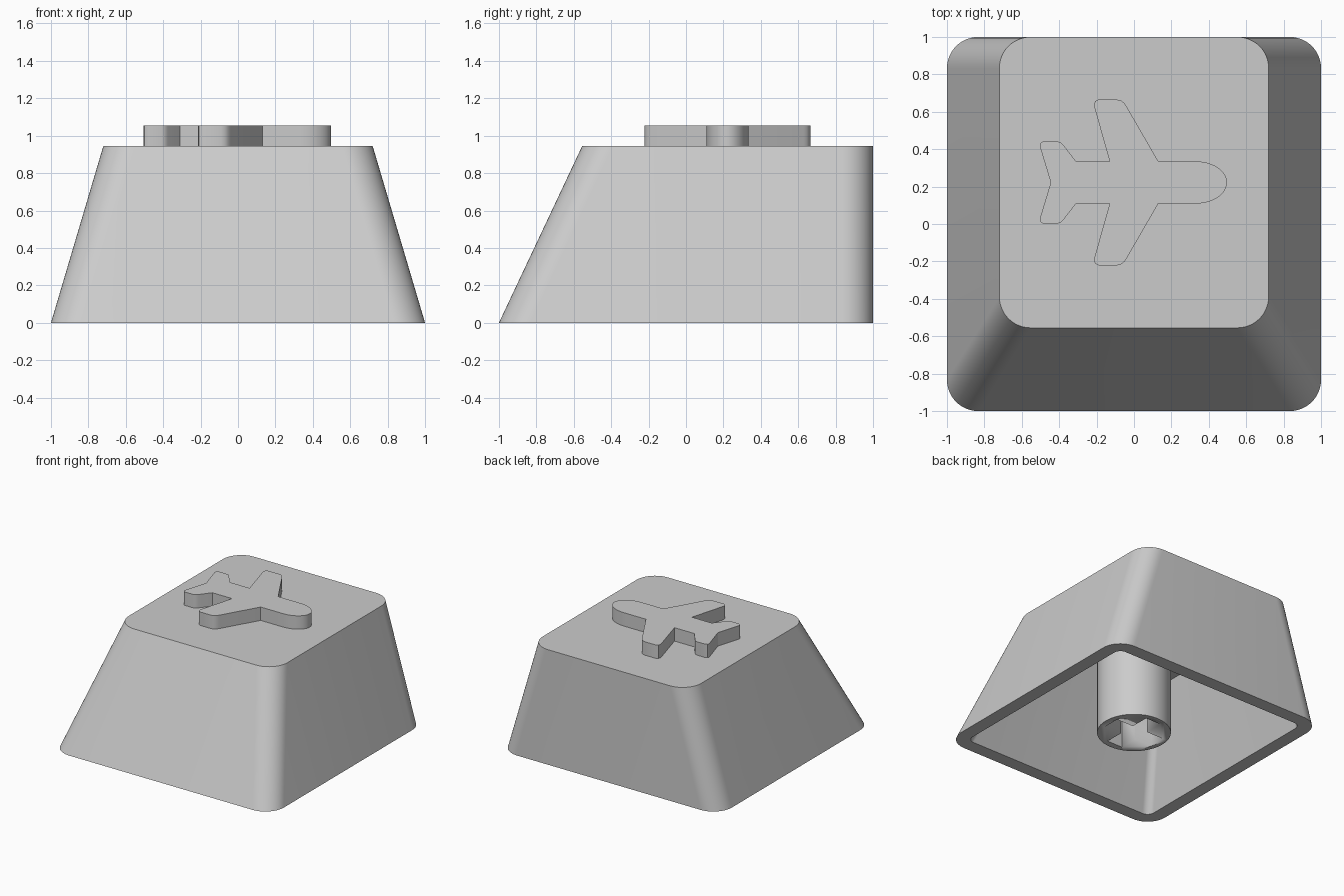
import bpy, bmesh, math

if "Cube" in bpy.data.objects:
    bpy.data.objects.remove(bpy.data.objects["Cube"])

grey = bpy.data.materials.new("light grey plastic")
grey.use_nodes = True
colour = (0.6, 0.6, 0.6, 1)
grey.diffuse_color = colour
grey.node_tree.nodes["Principled BSDF"].inputs["Base Color"].default_value = colour


def finish(name, bm):
    """Turn a bmesh into a smooth-shaded object with sharp edges kept."""
    bmesh.ops.recalc_face_normals(bm, faces=bm.faces)
    mesh = bpy.data.meshes.new(name)
    bm.to_mesh(mesh)
    bm.free()
    mesh.materials.append(grey)
    obj = bpy.data.objects.new(name, mesh)
    bpy.context.collection.objects.link(obj)
    bpy.ops.object.select_all(action="DESELECT")
    obj.select_set(True)
    bpy.context.view_layer.objects.active = obj
    bpy.ops.object.shade_smooth_by_angle(angle=math.radians(30))
    return obj


def ring(bm, points, z):
    return [bm.verts.new((x, y, z)) for x, y in points]


def bridge(bm, a, b):
    for i in range(len(a)):
        j = (i + 1) % len(a)
        bm.faces.new((a[i], a[j], b[j], b[i]))


def prism(name, points, z0, z1):
    bm = bmesh.new()
    low, high = ring(bm, points, z0), ring(bm, points, z1)
    bridge(bm, low, high)
    bm.faces.new(low)
    bm.faces.new(high)
    return finish(name, bm)


def arc(cx, cy, rx, ry, start, end, steps):
    angles = [math.radians(start + (end - start) * i / steps) for i in range(steps + 1)]
    return [(cx + rx * math.cos(a), cy + ry * math.sin(a)) for a in angles]


def rounded_rect(half_x, front, back, r):
    corners = [(half_x - r, back - r), (r - half_x, back - r),
               (r - half_x, front + r), (half_x - r, front + r)]
    return [p for k, (x, y) in enumerate(corners)
            for p in arc(x, y, r, r, 90 * k, 90 * k + 90, 12)]


# Hollow tapered shell with an upright back wall
TOP, CEILING = 0.945, 0.835
bm = bmesh.new()
loops = [ring(bm, rounded_rect(0.63, -0.48, 0.89, 0.06), CEILING),
         ring(bm, rounded_rect(0.89, -0.89, 0.89, 0.06), 0),
         ring(bm, rounded_rect(1, -1, 1, 0.167), 0),
         ring(bm, rounded_rect(0.72, -0.555, 1, 0.167), TOP)]
for a, b in zip(loops, loops[1:]):
    bridge(bm, a, b)
bm.faces.new(loops[0])
bm.faces.new(loops[-1])
finish("cap_shell", bm)

# Round stem with a cross-shaped socket
stem = prism("stem", arc(0, 0, 0.278, 0.278, 0, 352.5, 47), 0, CEILING)
L, W = 0.225, 0.07
quarter = [(L, -W), (L, W), (W, W)]
cross = []
for k in range(4):
    c, s = round(math.cos(k * math.pi / 2)), round(math.sin(k * math.pi / 2))
    cross += [(c * x - s * y, s * x + c * y) for x, y in quarter]
cutter = prism("socket_cutter", cross, -0.1, 0.45)
cutter.hide_render = True
cutter.hide_set(True)
socket = stem.modifiers.new("socket", "BOOLEAN")
socket.operation = "DIFFERENCE"
socket.solver = "EXACT"
socket.object = cutter

# Raised aeroplane: nose curve, swept wing and tail, mirrored about its axis
half = arc(0.33, 0, 0.167, 0.113, 0, 90, 12)
half += [(0.13, 0.113), (-0.04, 0.407), (-0.052, 0.424), (-0.068, 0.437), (-0.09, 0.443),
         (-0.19, 0.443), (-0.208, 0.434), (-0.214, 0.41), (-0.13, 0.113),
         (-0.31, 0.113), (-0.375, 0.197), (-0.39, 0.213), (-0.41, 0.22),
         (-0.485, 0.22), (-0.5, 0.211), (-0.504, 0.195), (-0.445, 0)]
outline = half + [(x, -y) for x, y in reversed(half[1:-1])]
prism("raised_aeroplane", [(x, y + 0.222) for x, y in outline], TOP, 1.055)
